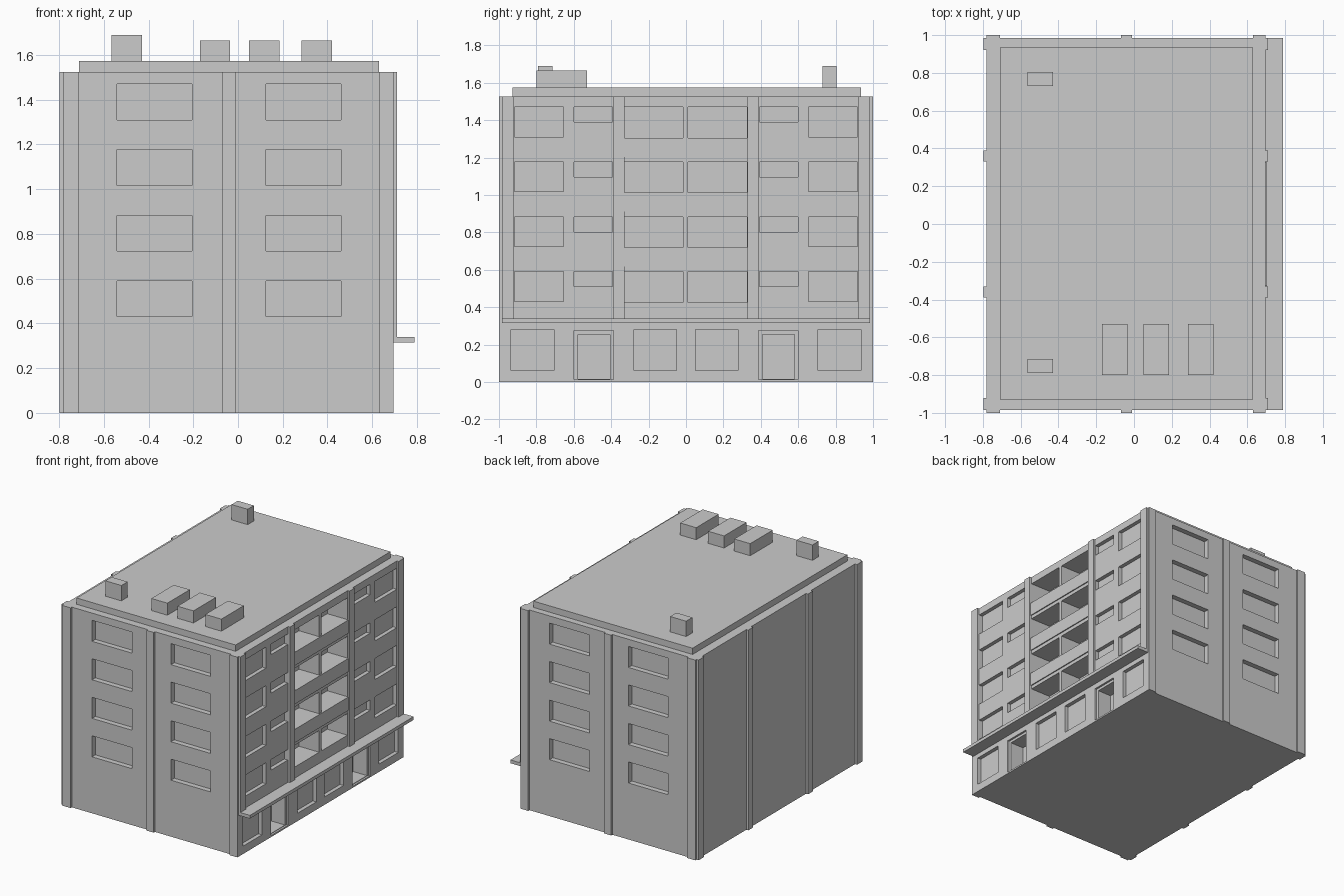
import bpy, bmesh

if "Cube" in bpy.data.objects:
    bpy.data.objects.remove(bpy.data.objects["Cube"])

def boxes(name, specs):
    """One object made of axis-aligned boxes (x0, x1, y0, y1, z0, z1)."""
    bm = bmesh.new()
    for x0, x1, y0, y1, z0, z1 in specs:
        vs = bmesh.ops.create_cube(bm, size=1)["verts"]
        for v in vs:
            v.co.x = x0 if v.co.x < 0 else x1
            v.co.y = y0 if v.co.y < 0 else y1
            v.co.z = z0 if v.co.z < 0 else z1
    me = bpy.data.meshes.new(name)
    bm.to_mesh(me)
    bm.free()
    ob = bpy.data.objects.new(name, me)
    bpy.context.collection.objects.link(ob)
    return ob

def cut(target, name, specs):
    cutter = boxes(name, specs)
    cutter.hide_render = True
    m = target.modifiers.new(name, "BOOLEAN")
    m.object, m.operation, m.solver = cutter, "DIFFERENCE", "EXACT"
    bpy.context.view_layer.objects.active = target
    bpy.ops.object.modifier_apply(modifier=m.name)
    bpy.data.objects.remove(cutter)

XL, XR, Y, TOP = -0.78, 0.695, 0.985, 1.525
SILLS = [0.43, 0.723, 1.017, 1.31]      # window sill height per floor
OUT = 0.1                               # cutters reach this far outside

# Main block
body = boxes("building_body", [(XL, XR, -Y, Y, 0, TOP)])

# Shallow window openings
shallow, deep = [], []
for z in SILLS:
    for x0, x1 in ((-0.54, -0.205), (0.125, 0.46)):
        shallow.append((x0, x1, -Y - OUT, -Y + 0.04, z, z + 0.16))
        shallow.append((x0, x1, Y - 0.04, Y + OUT, z, z + 0.16))
    for s in (-1, 1):
        for a, b, lift in ((0.655, 0.918, 0), (0.393, 0.598, 0.08)):
            y0, y1 = sorted((s * a, s * b))
            shallow.append((XR - 0.03, XR + OUT, y0, y1, z + lift, z + 0.16))
    # Deep balcony openings, two per floor
    for y0, y1 in ((-0.328, -0.015), (0.01, 0.325)):
        deep.append((XR - 0.17, XR + OUT, y0, y1, z - 0.005, z + 0.16))

# Ground floor shop windows and doorways
for s in (-1, 1):
    for a, b in ((0.05, 0.278), (0.705, 0.935)):
        y0, y1 = sorted((s * a, s * b))
        shallow.append((XR - 0.03, XR + OUT, y0, y1, 0.06, 0.28))
    y0, y1 = sorted((s * 0.388, s * 0.598))
    shallow.append((XR - 0.015, XR + OUT, y0, y1, 0.012, 0.275))
    deep.append((XR - 0.13, XR + OUT, y0 + 0.02, y1 - 0.018, 0.016, 0.255))
cut(body, "window_cutter", shallow)
cut(body, "recess_cutter", deep)

# Balcony parapet panels
boxes("balcony_parapets", [(XR - 0.01, XR + 0.008, -0.328, 0.325, z - 0.107, z - 0.005)
                           for z in SILLS[1:]])

# Pilasters on all four sides
ends = []
for x0, x1 in ((XL, -0.71), (-0.07, -0.01), (0.63, XR)):
    ends += [(x0, x1, -1, -Y + 0.01, 0, TOP), (x0, x1, Y - 0.01, 1, 0, TOP)]
boxes("end_pilasters", ends)
rows = [(-Y, -0.92), (-0.388, -0.33), (0.33, 0.388), (0.92, Y)]
boxes("rear_side_pilasters", [(-0.797, XL + 0.01, a, b, 0, TOP) for a, b in rows])
boxes("facade_pilasters", [(XR - 0.01, 0.71, a, b, 0.33, TOP) for a, b in rows])

# Canopy over the ground floor
boxes("canopy", [(XR - 0.01, 0.79, -Y, Y, 0.315, 0.34)])

# Roof slab, vents and chimneys
boxes("roof_slab", [(-0.71, 0.63, -0.928, 0.935, TOP - 0.01, 1.573)])
boxes("roof_vents", [(x, x + 0.135, -0.80, -0.53, 1.565, 1.665)
                     for x in (-0.17, 0.05, 0.285)])
boxes("chimneys", [(-0.565, -0.43, y, y + 0.075, 1.565, 1.69) for y in (-0.79, 0.73)])
